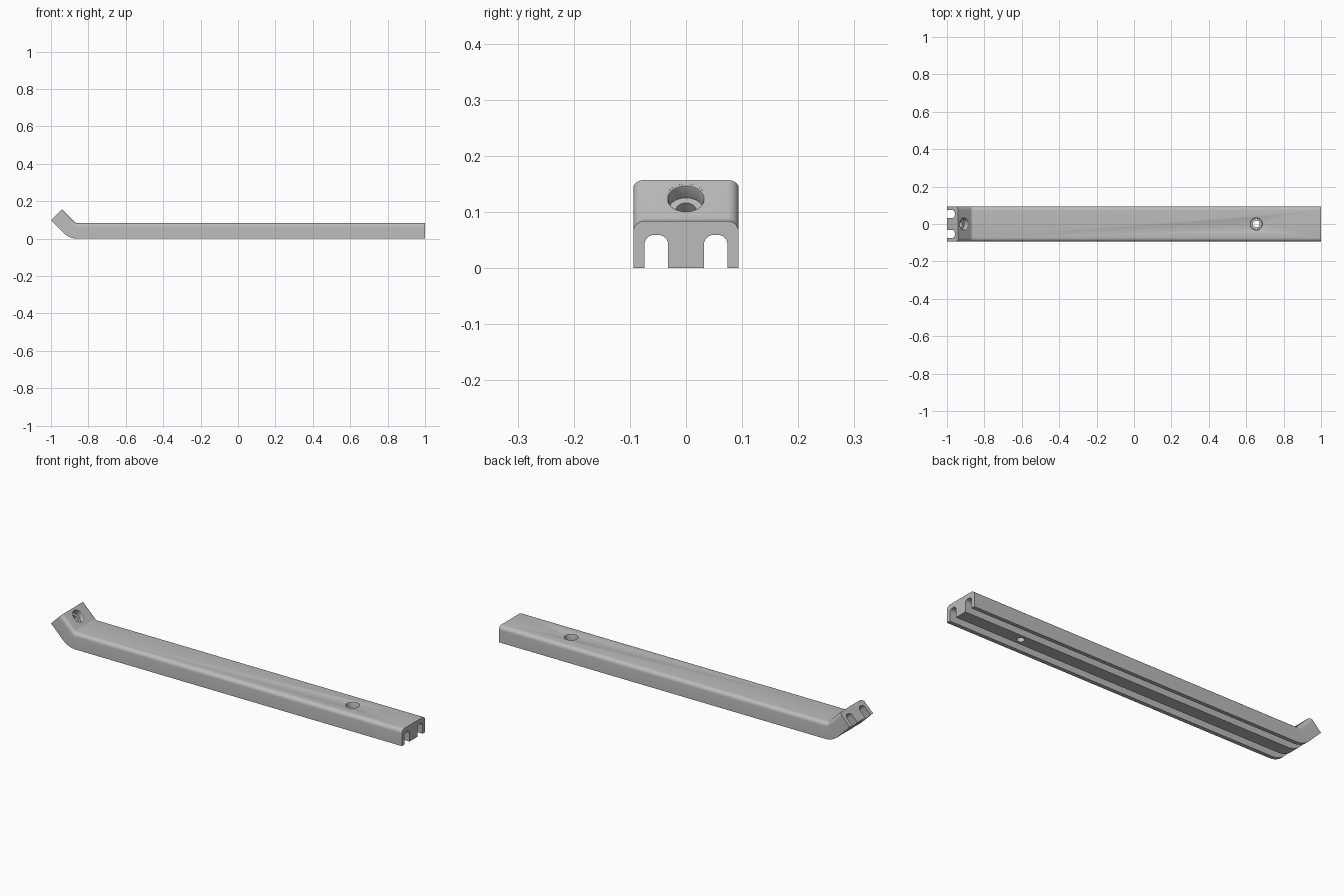
import bpy, bmesh
from math import sin, cos, pi, radians
from mathutils import Vector, Matrix

if "Cube" in bpy.data.objects:
    bpy.data.objects.remove(bpy.data.objects["Cube"])

HALF_WIDTH, HEIGHT = 0.094, 0.084
GROOVE_IN, GROOVE_OUT, GROOVE_TOP = 0.032, 0.074, 0.059
BEND = radians(45)
INNER_R, TIP_LENGTH = 0.02, 0.095
PIVOT = Vector((-0.859, 0, HEIGHT + INNER_R))

grey = bpy.data.materials.new("grey plastic")
grey.use_nodes = True
grey.diffuse_color = (0.5, 0.5, 0.5, 1)
grey.node_tree.nodes["Principled BSDF"].inputs["Base Color"].default_value = grey.diffuse_color


def corner(y, z, r, start, sweep, steps=6):
    """Arc of points about (y, z)."""
    angles = [start + sweep * i / steps for i in range(steps + 1)]
    return [(y + r * cos(a), z + r * sin(a)) for a in angles]


def make_object(name, bm):
    bmesh.ops.recalc_face_normals(bm, faces=bm.faces)
    mesh = bpy.data.meshes.new(name)
    bm.to_mesh(mesh)
    bm.free()
    obj = bpy.data.objects.new(name, mesh)
    bpy.context.collection.objects.link(obj)
    mesh.materials.append(grey)
    return obj


def skin(bm, rings, closed_ring=True):
    """Join rings of vertices with quads and cap both ends."""
    for a, b in zip(rings, rings[1:]):
        for i in range(len(a)):
            j = (i + 1) % len(a)
            bm.faces.new((a[i], a[j], b[j], b[i]))
    bm.faces.new(rings[0])
    bm.faces.new(rings[-1])


# Cross-section: rounded top corners and two arched grooves open below
r, g = 0.02, 0.017
half = [(GROOVE_IN, 0)]
half += corner(GROOVE_IN + g, GROOVE_TOP - g, g, pi, -pi / 2)
half += corner(GROOVE_OUT - g, GROOVE_TOP - g, g, pi / 2, -pi / 2)
half += [(GROOVE_OUT, 0), (HALF_WIDTH, 0)]
half += corner(HALF_WIDTH - r, HEIGHT - r, r, 0, pi / 2)
profile = half + [(-y, z) for y, z in reversed(half)]

# Bar: straight run, bend, then the raised tip
stations = [(0, 1 - PIVOT.x)]
stations += [(BEND * i / 8, 0) for i in range(9)]
stations += [(BEND, -TIP_LENGTH)]
bm = bmesh.new()
rings = []
for angle, shift in stations:
    turn = Matrix.Rotation(angle, 3, 'Y')
    rings.append([bm.verts.new(PIVOT + turn @ Vector((shift, y, z - PIVOT.z)))
                  for y, z in profile])
skin(bm, rings)
bar = make_object("cable_channel_bar", bm)


def counterbore(name, location, tilt):
    """Lathed cutter: narrow bore, wide recess and softened rim."""
    steps = [(0.018, -0.14), (0.018, -0.03), (0.031, -0.03), (0.031, -0.005),
             (0.0325, -0.0015), (0.036, 0), (0.036, 0.02)]
    place = Matrix.Translation(location) @ Matrix.Rotation(tilt, 4, 'Y')
    bm = bmesh.new()
    skin(bm, [[bm.verts.new(place @ Vector((rad * cos(t), rad * sin(t), z)))
               for t in [2 * pi * i / 40 for i in range(40)]]
              for rad, z in steps])
    cutter = make_object(name, bm)
    cutter.hide_render = True
    return cutter


# Screw holes in the straight run and the tip
cutters = [counterbore("straight_hole_cutter", (0.654, 0, HEIGHT), 0),
           counterbore("tip_hole_cutter", (-0.908, 0, 0.1245), BEND)]
bpy.ops.object.select_all(action='DESELECT')
bpy.context.view_layer.objects.active = bar
bar.select_set(True)
for cutter in cutters:
    mod = bar.modifiers.new(cutter.name, 'BOOLEAN')
    mod.operation, mod.solver, mod.object = 'DIFFERENCE', 'EXACT', cutter
    bpy.ops.object.modifier_apply(modifier=mod.name)
    bpy.data.objects.remove(cutter)

bpy.ops.object.shade_smooth_by_angle(angle=radians(30))
